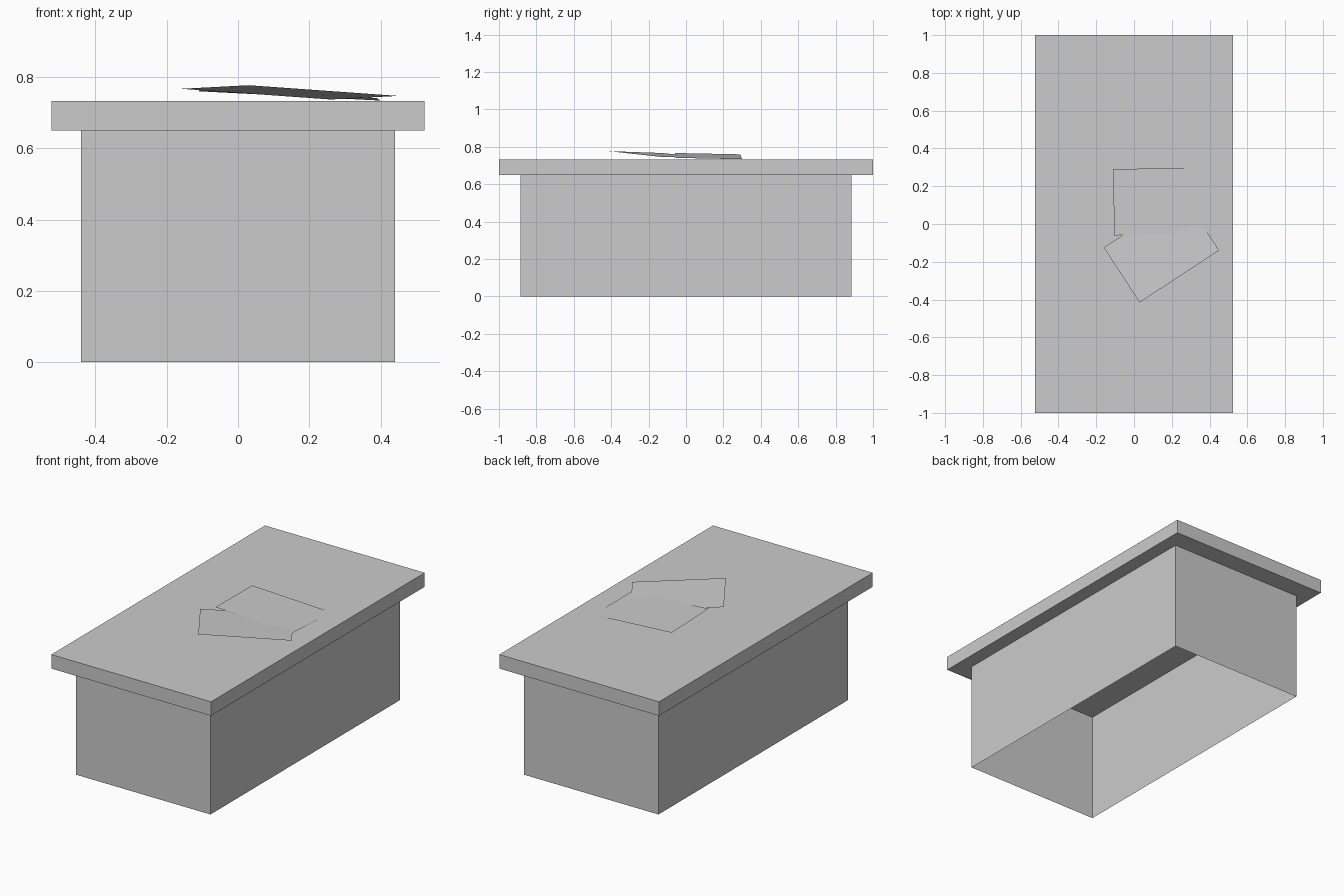
import bpy
import bmesh

old = bpy.data.objects.get("Cube")
if old:
    bpy.data.objects.remove(old, do_unlink=True)

grey = bpy.data.materials.new("light_grey")
grey.use_nodes = True
color = (0.6, 0.6, 0.6, 1)
grey.diffuse_color = color
grey.node_tree.nodes["Principled BSDF"].inputs["Base Color"].default_value = color


def add_object(name, bm):
    mesh = bpy.data.meshes.new(name)
    bm.to_mesh(mesh)
    bm.free()
    mesh.materials.append(grey)
    obj = bpy.data.objects.new(name, mesh)
    bpy.context.collection.objects.link(obj)
    return obj


def box(name, half_x, half_y, z0, z1, closed=True):
    bm = bmesh.new()
    bmesh.ops.create_cube(bm, size=2)
    for v in bm.verts:
        v.co = (v.co.x * half_x, v.co.y * half_y, z1 if v.co.z > 0 else z0)
    bm.normal_update()
    if not closed:
        ends = [f for f in bm.faces if abs(f.normal.z) > 0.9]
        bmesh.ops.delete(bm, geom=ends, context="FACES_ONLY")
    return add_object(name, bm)


def sheet(name, corners):
    bm = bmesh.new()
    face = bm.faces.new([bm.verts.new(c) for c in corners])
    face.normal_update()
    if face.normal.z < 0:
        face.normal_flip()
    return add_object(name, bm)


# Thin-walled base, open underneath, and the overhanging top
box("base_walls", 0.44, 0.886, 0, 0.65, closed=False)
box("table_top", 0.523, 1, 0.65, 0.733)

# Two loose sheets resting at a slight tilt
sheet("straight_sheet", [(-0.11, 0.29, 0.76), (-0.105, -0.06, 0.767),
                         (0.39, -0.05, 0.741), (0.40, 0.30, 0.734)])
sheet("turned_sheet", [(-0.16, -0.125, 0.767), (0.03, -0.415, 0.777),
                       (0.45, -0.14, 0.747), (0.26, 0.15, 0.737)])
